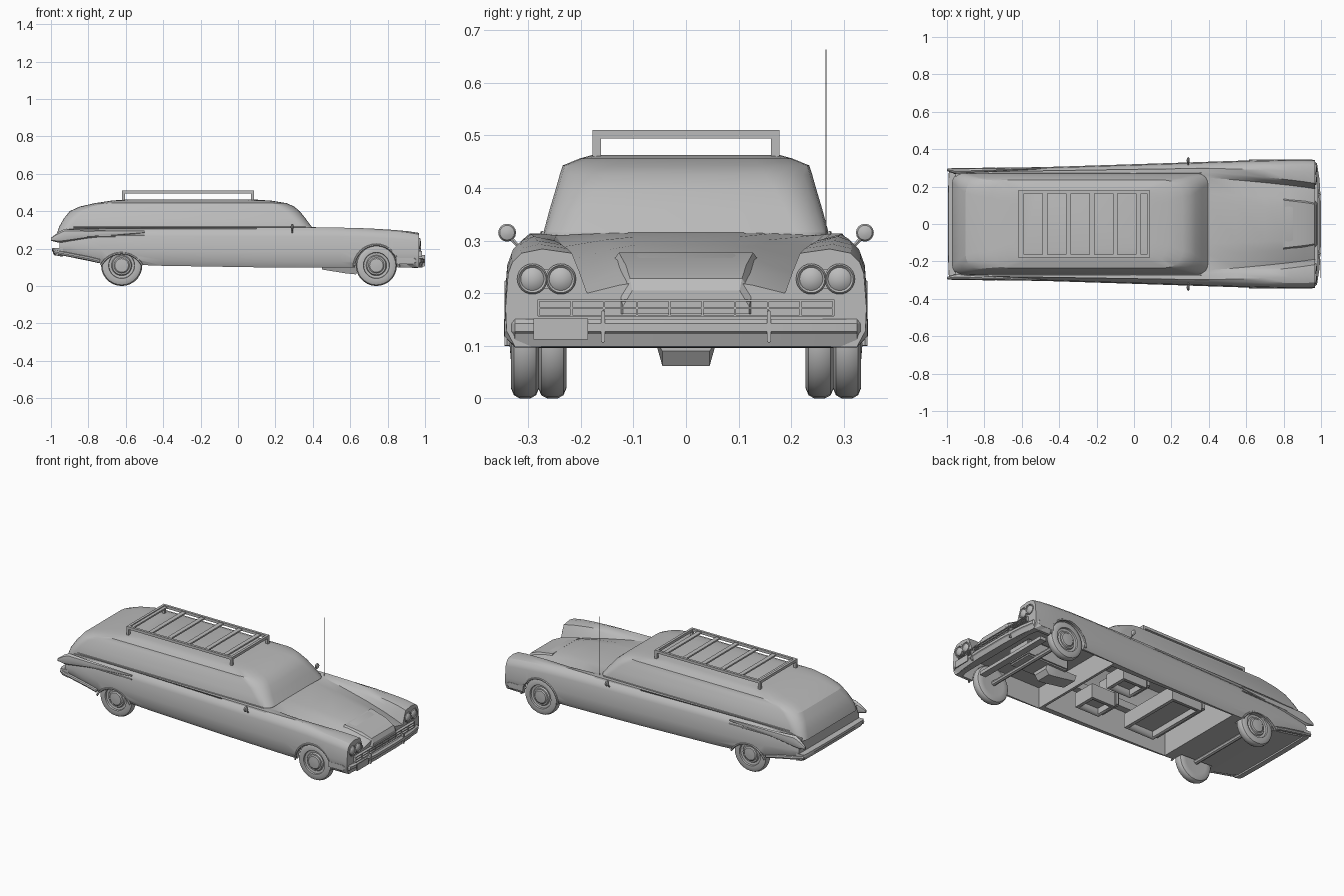
import bpy, bmesh, math
from mathutils import Vector

if "Cube" in bpy.data.objects:
    bpy.data.objects.remove(bpy.data.objects["Cube"])

grey = bpy.data.materials.new("plain_grey")
grey.use_nodes = True
grey.diffuse_color = (0.5, 0.5, 0.5, 1)
grey.node_tree.nodes["Principled BSDF"].inputs["Base Color"].default_value = (0.5, 0.5, 0.5, 1)


def smooth(me, angle):
    for p in me.polygons:
        p.use_smooth = True
    me.set_sharp_from_angle(angle=math.radians(angle))


def finish(name, bm, angle=32):
    bmesh.ops.recalc_face_normals(bm, faces=bm.faces)
    me = bpy.data.meshes.new(name)
    bm.to_mesh(me)
    bm.free()
    me.materials.append(grey)
    smooth(me, angle)
    ob = bpy.data.objects.new(name, me)
    bpy.context.collection.objects.link(ob)
    return ob


def loft(name, rings, angle=32):
    """Skin closed rings of equal length and cap both ends."""
    bm = bmesh.new()
    rows = [[bm.verts.new(p) for p in r] for r in rings]
    n = len(rows[0])
    for a, b in zip(rows, rows[1:]):
        for i in range(n):
            j = (i + 1) % n
            bm.faces.new((a[i], a[j], b[j], b[i]))
    bm.faces.new(rows[0])
    bm.faces.new(rows[-1])
    return finish(name, bm, angle)


def box(name, x, y, z, bevel=0):
    bm = bmesh.new()
    bmesh.ops.create_cube(bm, size=1)
    for v in bm.verts:
        v.co = [(lo + hi) / 2 + c * (hi - lo) for c, (lo, hi) in zip(v.co, (x, y, z))]
    if bevel:
        bmesh.ops.bevel(bm, geom=bm.edges[:], offset=bevel, segments=2, affect='EDGES')
    return finish(name, bm)


def spin(name, profile, centre, axis, steps=24):
    """Lathe (along, radius) pairs around the x or y axis."""
    rings = []
    for along, r in profile:
        ring = []
        for i in range(steps):
            a = math.tau * i / steps
            c, s = r * math.cos(a), r * math.sin(a)
            off = (along, c, s) if axis == 'x' else (c, along, s)
            ring.append(Vector(centre) + Vector(off))
        rings.append(ring)
    return loft(name, rings)


def tube(name, points, r, sides=6):
    """Sweep a round section along a path."""
    pts = [Vector(p) for p in points]
    rings = []
    for i, p in enumerate(pts):
        d = (pts[min(i + 1, len(pts) - 1)] - pts[max(i - 1, 0)]).normalized()
        ref = Vector((0, 1, 0)) if abs(d.y) < 0.8 else Vector((0, 0, 1))
        u = d.cross(ref).normalized()
        v = d.cross(u)
        rings.append([p + r * (math.cos(math.tau * k / sides) * u + math.sin(math.tau * k / sides) * v)
                      for k in range(sides)])
    return loft(name, rings)


def cut(target, cutter):
    mod = target.modifiers.new("cut", 'BOOLEAN')
    mod.operation, mod.solver, mod.object = 'DIFFERENCE', 'EXACT', cutter
    me = bpy.data.meshes.new_from_object(target.evaluated_get(bpy.context.evaluated_depsgraph_get()))
    target.modifiers.clear()
    target.data = me
    bpy.data.objects.remove(cutter)


# Lower body: x, half width, sill, fender top, fender inner edge, valley, hood crown
stations = [(-0.955, .288, .17, .285, .25, .285, .29), (-0.9, .29, .155, .305, .26, .308, .31),
            (-0.73, .297, .12, .312, .265, .312, .315), (-0.4, .307, .108, .313, .265, .313, .315),
            (0.1, .323, .10, .313, .265, .313, .315), (0.4, .333, .098, .313, .262, .31, .315),
            (0.55, .338, .098, .312, .25, .288, .307), (0.7, .342, .098, .308, .236, .262, .292),
            (0.83, .345, .098, .30, .222, .235, .272), (0.91, .345, .098, .293, .212, .215, .25),
            (0.968, .343, .098, .284, .203, .20, .222)]


def section(x, w, zb, zt, yi, zv, zh):
    mid = (w + yi) / 2
    half = [(w - .018, zb), (w - .002, zb + .03), (w, zb + .08 * (zt - zb) / .2), (w - .005, zt - .047),
            (w - .013, zt - .025), (w - .03, zt - .008), (mid, zt), (yi + .014, zt - .008 if zv < zt - .01 else zt),
            (yi, (zv + zt) / 2), (yi - .015, zv), (yi * .62, zv * .3 + zh * .7), (yi * .4, zh)]
    return [(x, y, z) for y, z in half] + [(x, -y, z) for y, z in reversed(half)]


body = loft("lower_body", [section(*s) for s in stations], 28)

# Wheel openings and lamp recesses
for s in (-1, 1):
    lo, hi = sorted((s * 0.22, s * 0.4))
    cut(body, spin("well", [(lo, .118), (hi, .118)], (.74, 0, .10), 'y', 32))
    cut(body, spin("well", [(lo, .125), (hi, .125)], (-.622, 0, .05), 'y', 32))
    cut(body, box("lamp_recess", (.952, 1.1), tuple(sorted((s * .207, s * .324))), (.194, .26), .015))
# Engine bay and open passenger space
cut(body, box("bay", (.4, .86), (-.31, .31), (0, .222)))
cut(body, box("nose_bay", (.85, .94), (-.31, .31), (0, .185)))
cut(body, box("floor_space", (-.45, .385), (-.28, .28), (0, .27)))
cut(body, box("passenger_space", (-.45, .38), (-.24, .24), (.2, .4)))
smooth(body.data, 28)


# Cabin: stacked rounded outlines, z, rear x, front x, half width, corner radius
def outline(z, x0, x1, w, r):
    ring = []
    for k, (cx, cy) in enumerate(((x1 - r, w - r), (x0 + r, w - r), (x0 + r, r - w), (x1 - r, r - w))):
        for i in range(6):
            a = math.pi / 2 * (k + i / 5)
            ring.append((cx + r * math.cos(a), cy + r * math.sin(a), z))
    return ring


cabin = loft("cabin", [outline(*o) for o in (
    (.27, -.972, .40, .272, .05), (.315, -.957, .395, .271, .06), (.36, -.932, .362, .259, .07),
    (.40, -.9, .33, .247, .08), (.425, -.845, .30, .24, .09), (.443, -.765, .26, .234, .09),
    (.456, -.68, .18, .202, .09), (.463, -.6, .08, .177, .08))], 22)
cut(cabin, loft("headroom", [outline(*o) for o in (
    (.2, -.45, .38, .25, .05), (.32, -.45, .375, .25, .06), (.40, -.45, .31, .23, .08), (.43, -.45, .26, .215, .09))]))
smooth(cabin.data, 22)

# Wheels with hubcaps
tyre = [(-.026, .07), (-.027, .09), (-.021, .104), (-.010, .11), (.010, .11), (.021, .104),
        (.027, .09), (.026, .07), (.016, .068), (.014, .055), (.022, .05), (.022, .042), (.027, .036), (.029, .012)]
for end, x, y in (("front", .74, .306), ("rear", -.622, .254)):
    for side, s in (("left", 1), ("right", -1)):
        spin(f"{end}_{side}_wheel", [(a * s, r) for a, r in tyre], (x, y * s, .11), 'y', 28)
    tube(f"{end}_axle", [(x, -y, .11), (x, y, .11)], .014, 8)

# Parts on both sides
for side, s in (("left", 1), ("right", -1)):
    for end, x, y, z, r, start in (("front", .74, .340, .10, .12, 0), ("rear", -.622, .298, .05, .126, .5)):
        sweep = [start + (math.pi - 2 * start) * i / 16 for i in range(17)]
        tube(f"{side}_{end}_arch_lip", [(x + r * math.cos(a), s * y, z + r * math.sin(a)) for a in sweep], .006)
    for y in (.238, .292):
        spin(f"{side}_headlight", [(-.03, .029), (.017, .029), (.021, .026), (.017, .022), (.022, .015), (.024, .004)],
             (.955, s * y, .227), 'x')
    # Tail fin pod, tapering to a point
    loft(f"{side}_tail_pod", [[(x, s * (y + ry * math.cos(math.tau * k / 8)), z + rz * math.sin(math.tau * k / 8))
                              for k in range(8)] for x, y, z, ry, rz in (
        (-.5, .298, .29, .004, .006), (-.8, .288, .277, .012, .022), (-.93, .282, .268, .018, .036),
        (-.96, .284, .26, .016, .028), (-1, .289, .25, .006, .008))])
    # Mouldings along the flank
    tube(f"{side}_rear_moulding", [(-.96, s * .291, .262), (-.73, s * .296, .267), (-.5, s * .301, .268)], .004)
    tube(f"{side}_belt_moulding", [(-.88, s * .271, .314), (0, s * .274, .315), (.36, s * .272, .315)], .003)
    # Rear bumper end wrapping onto the flank
    tube(f"{side}_rear_bumper_end", [(-.985, s * .28, .185), (-.95, s * .286, .176), (-.8, s * .29, .147),
                                    (-.74, s * .29, .132)], .011, 8)
    # Door mirror
    spin(f"{side}_mirror", [(-.008, .006), (-.005, .014), (0, .017), (.005, .014), (.008, .006)],
         (.29, s * .34, .315), 'x', 16)
    tube(f"{side}_mirror_stem", [(.29, s * .315, .285), (.29, s * .335, .307)], .004)
    # Front bumper guard
    box(f"{side}_bumper_guard", (.97, 1), tuple(sorted((s * .154, s * .162))), (.105, .167), .002)
    # Rack rail and posts
    box(f"{side}_rack_rail", (-.62, .085), tuple(sorted((s * .163, s * .178))), (.494, .51))
    for x in (-.62, .07):
        box(f"{side}_rack_post", (x, x + .015), tuple(sorted((s * .162, s * .178))), (.45, .505))

# Rack end bars and slats
for x in (-.62, .07):
    box("rack_end_bar", (x, x + .015), (-.178, .178), (.494, .51))
for i in range(6):
    x = -.6 + .125 * i
    box("rack_slat", (x - .013, x + .013), (-.165, .165), (.496, .505))


# Bumpers with swept ends that rise at the tips
def bumper(name, path, profile):
    full = [(x, -y) for x, y in reversed(path)] + path
    loft(name, [[(x + d, y, z if abs(y) < .335 else max(z, .118)) for d, z in profile] for x, y in full], 25)


bumper("front_bumper", [(.982, .1), (.974, .24), (.96, .325), (.93, .345), (.875, .346)],
       [(-.03, .097), (.003, .099), (.012, .122), (.018, .127), (.018, .142), (.008, .151), (-.03, .151)])
bumper("rear_bumper", [(-.975, .1), (-.972, .27), (-.965, .288)],
       [(.03, .158), (-.008, .165), (-.02, .19), (-.018, .202), (.03, .202)])

# Hood nose, grille and plate
loft("hood_nose", [[(x, y, z) for y, z in ((-w, b), (-w, t - .03), (-w * .85, t), (w * .85, t), (w, t - .03), (w, b))]
                   for x, w, b, t in ((.80, .15, .23, .277), (.91, .135, .19, .254), (.965, .125, .16, .228),
                                      (.978, .12, .16, .205))], 25)
for z in (.157, .1715, .186):
    box("grille_bar", (.95, .985), (-.28, .28), (z - .002, z + .002))
for i in range(10):
    y = -.28 + .56 * i / 9
    box("grille_divider", (.95, .984), (y - .002, y + .002), (.157, .188))
box("front_plate", (.996, 1), (-.29, -.186), (.112, .152))

# Antenna
tube("antenna", [(.39, .266, .3), (.39, .266, .663)], .001)

# Underside: engine, sump, seats and cross member
box("engine", (.52, .8), (-.08, .08), (.11, .21), .008)
loft("sump", [[(x, -.045, b), (x, .045, b), (x, .06, .115), (x, -.06, .115)]
              for x, b in ((.45, .088), (.58, .067), (.63, .062), (.65, .09))])
for x0, x1, y0, y1 in ((.08, .24, .06, .2), (.08, .24, -.2, -.06), (-.3, -.1, -.2, .2)):
    seat = box("seat", (x0, x1), (y0, y1), (.115, .2))
    cut(seat, box("opening", (x0 + .02, x1 - .02), (y0 + .02, y1 - .02), (.1, .15)))
    box("seat_back", (x0 - .03, x0), (y0, y1), (.13, .33), .006)
box("front_cross_member", (.82, .86), (-.25, .25), (.105, .125))
